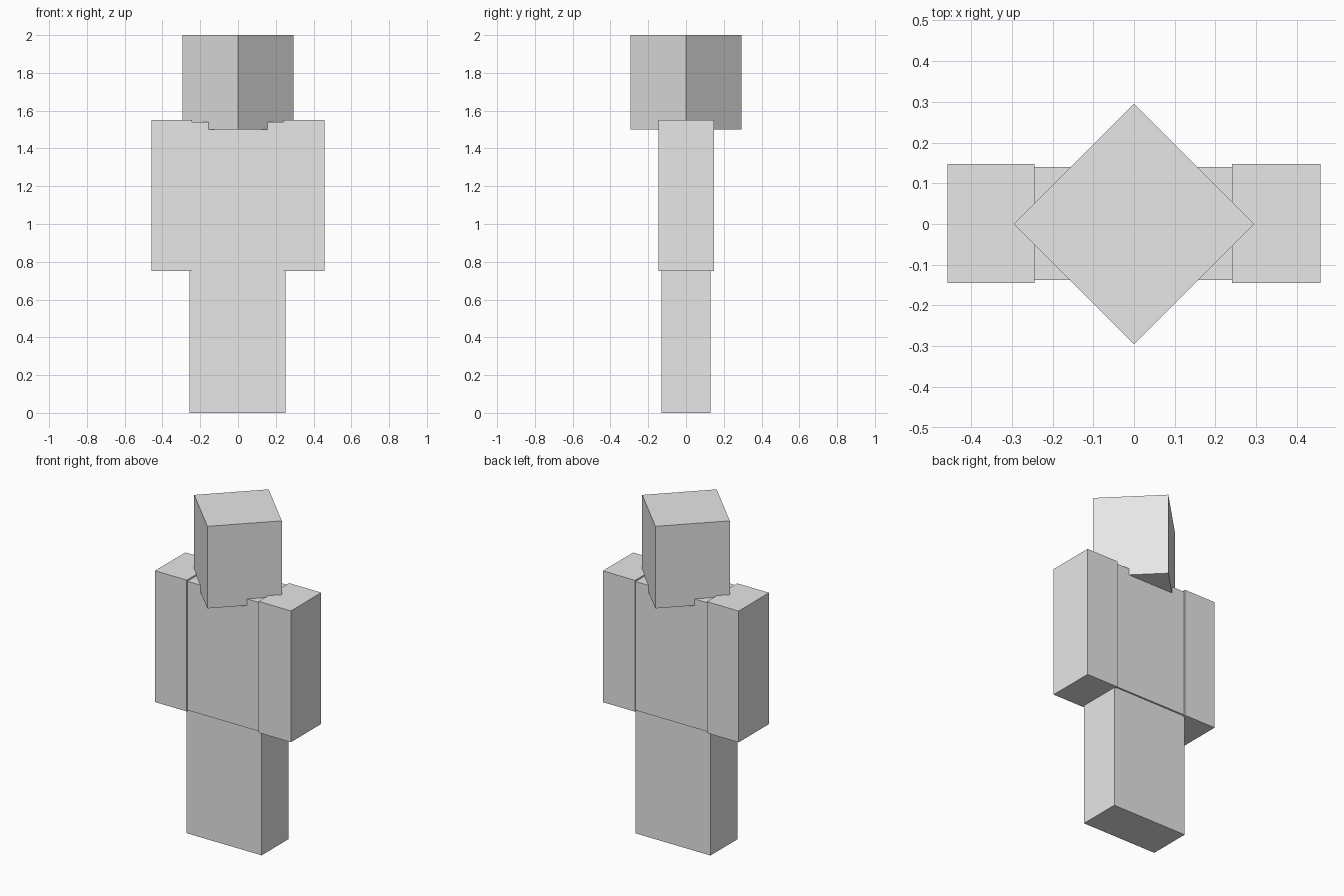
import bpy, math

if "Cube" in bpy.data.objects:
    bpy.data.objects.remove(bpy.data.objects["Cube"])

grey = bpy.data.materials.new("light_grey")
grey.diffuse_color = (0.8, 0.8, 0.8, 1)
grey.use_nodes = True
grey.node_tree.nodes["Principled BSDF"].inputs["Base Color"].default_value = grey.diffuse_color


def box(name, x, y, z, turn=0):
    """Box from (min, max) ranges, optionally turned about z."""
    ranges = (x, y, z)
    bpy.ops.mesh.primitive_cube_add(
        size=1, location=[(a + b) / 2 for a, b in ranges], rotation=(0, 0, turn))
    ob = bpy.context.object
    ob.name = name
    ob.scale = [b - a for a, b in ranges]
    ob.data.materials.append(grey)
    return ob


# Legs and torso
box("legs", (-0.256, 0.251), (-0.131, 0.130), (0, 0.76))
box("torso", (-0.246, 0.242), (-0.138, 0.140), (0.755, 1.54))

# Arms, slightly thicker and higher than the torso
box("left_arm", (-0.458, -0.244), (-0.145, 0.147), (0.75, 1.55))
box("right_arm", (0.241, 0.458), (-0.145, 0.147), (0.75, 1.55))

# Head, turned by an eighth of a circle and sunk a little into the torso
half = 0.295 / math.sqrt(2)
box("head", (-half, half), (-half, half), (1.5, 2.0), math.radians(45))
